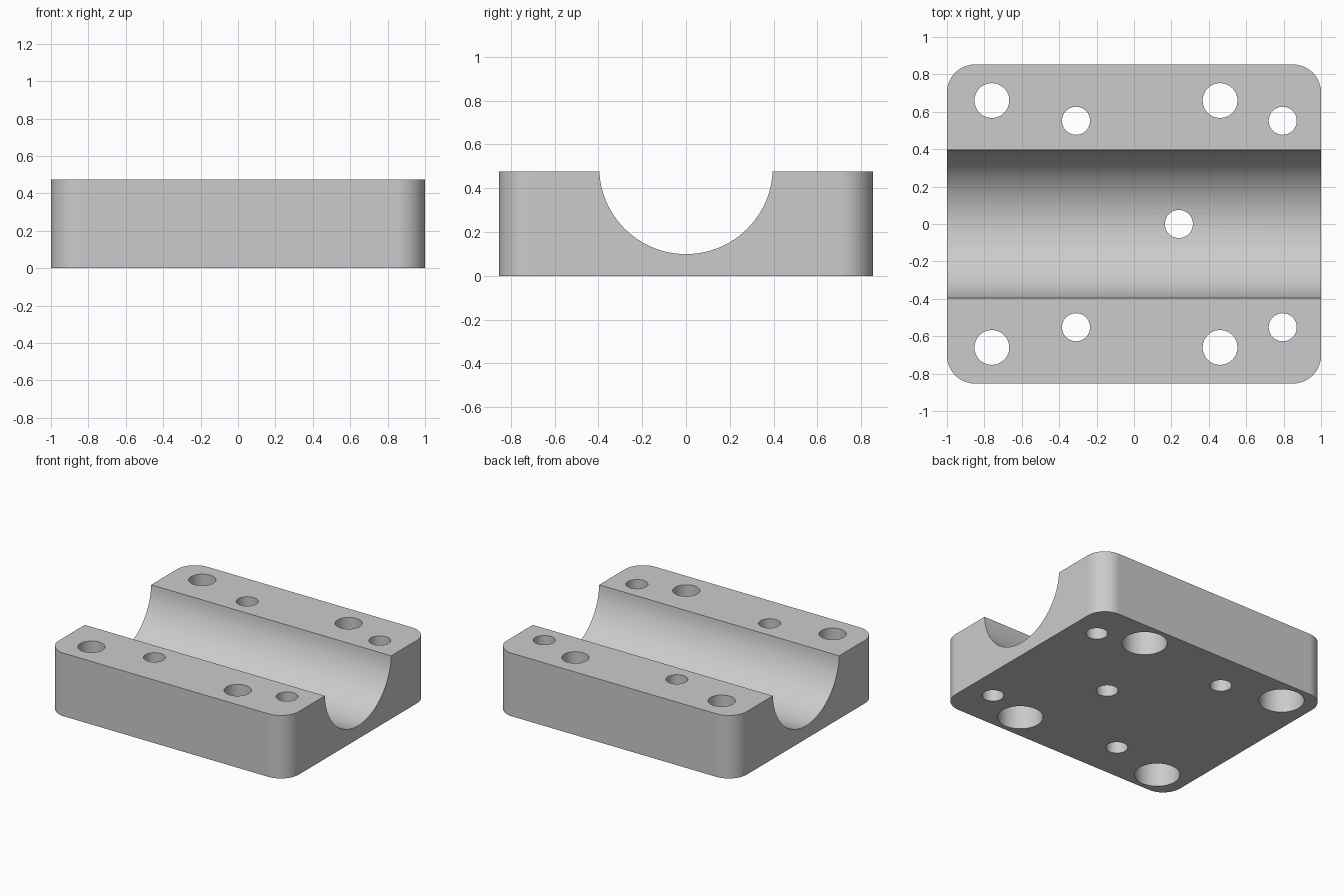
import bpy
import bmesh
import math
from mathutils import Matrix, Vector

cube = bpy.data.objects.get("Cube")
if cube:
    bpy.data.objects.remove(cube, do_unlink=True)

HALF_X, HALF_Y, HEIGHT, CORNER = 1.0, 0.853, 0.475, 0.15

grey = bpy.data.materials.new("plain grey")
grey.use_nodes = True
grey.diffuse_color = (0.6, 0.6, 0.6, 1)
grey.node_tree.nodes["Principled BSDF"].inputs["Base Color"].default_value = grey.diffuse_color


def make_object(name, bm):
    bmesh.ops.recalc_face_normals(bm, faces=bm.faces)
    mesh = bpy.data.meshes.new(name)
    bm.to_mesh(mesh)
    bm.free()
    mesh.materials.append(grey)
    obj = bpy.data.objects.new(name, mesh)
    bpy.context.collection.objects.link(obj)
    return obj


def add_cylinder(bm, centre, radius, length, axis="Z", segments=48):
    turn = Matrix.Rotation(math.pi / 2, 4, "Y") if axis == "X" else Matrix()
    bmesh.ops.create_cone(bm, cap_ends=True, segments=segments, radius1=radius,
                          radius2=radius, depth=length,
                          matrix=Matrix.Translation(centre) @ turn)


def bore_set(name, bores, z_low, z_high):
    """Hidden cutter with one upright cylinder per (x, y, radius)."""
    bm = bmesh.new()
    for x, y, radius in bores:
        add_cylinder(bm, (x, y, (z_low + z_high) / 2), radius, z_high - z_low)
    return make_object(name, bm)


# Block with rounded upright corners
bm = bmesh.new()
bmesh.ops.create_cube(bm, size=1, matrix=Matrix.Translation((0, 0, HEIGHT / 2))
                      @ Matrix.Diagonal((2 * HALF_X, 2 * HALF_Y, HEIGHT, 1)))
uprights = [e for e in bm.edges
            if abs((e.verts[0].co - e.verts[1].co).normalized().dot(Vector((0, 0, 1)))) > 0.9]
bmesh.ops.bevel(bm, geom=uprights, offset=CORNER, segments=12, profile=0.5, affect="EDGES")
block = make_object("bearing_block", bm)

# Half-round channel along the block
bm = bmesh.new()
add_cylinder(bm, (0, 0, 0.495), 0.396, 3, axis="X", segments=96)
channel = make_object("channel_cutter", bm)

# Bolt holes, dowel holes and the drain hole in the channel
bolts = [(x, side * 0.66, 0.093) for x in (-0.76, 0.46) for side in (-1, 1)]
dowels = [(x, side * 0.552, 0.075) for x in (-0.31, 0.795) for side in (-1, 1)]
holes = bore_set("hole_cutter", bolts + dowels + [(0.24, 0, 0.075)], -0.2, 0.7)

# Wide bolt recesses from below
recesses = bore_set("recess_cutter", [(x, y, 0.155) for x, y, r in bolts], -0.2, 0.27)

cutters = [channel, holes, recesses]
for cutter in cutters:
    cutter.hide_render = True
    cut = block.modifiers.new(cutter.name, "BOOLEAN")
    cut.operation = "DIFFERENCE"
    cut.solver = "EXACT"
    cut.object = cutter

# Apply the cuts and drop the cutters
depsgraph = bpy.context.evaluated_depsgraph_get()
cut_mesh = bpy.data.meshes.new_from_object(block.evaluated_get(depsgraph))
block.modifiers.clear()
block.data = cut_mesh
for cutter in cutters:
    bpy.data.objects.remove(cutter, do_unlink=True)

# Smooth curved walls, crisp rims and flat faces
bpy.ops.object.select_all(action="DESELECT")
block.select_set(True)
bpy.context.view_layer.objects.active = block
bpy.ops.object.shade_smooth_by_angle(angle=math.radians(30))
normals = block.modifiers.new("flat face normals", "WEIGHTED_NORMAL")
normals.keep_sharp = True
